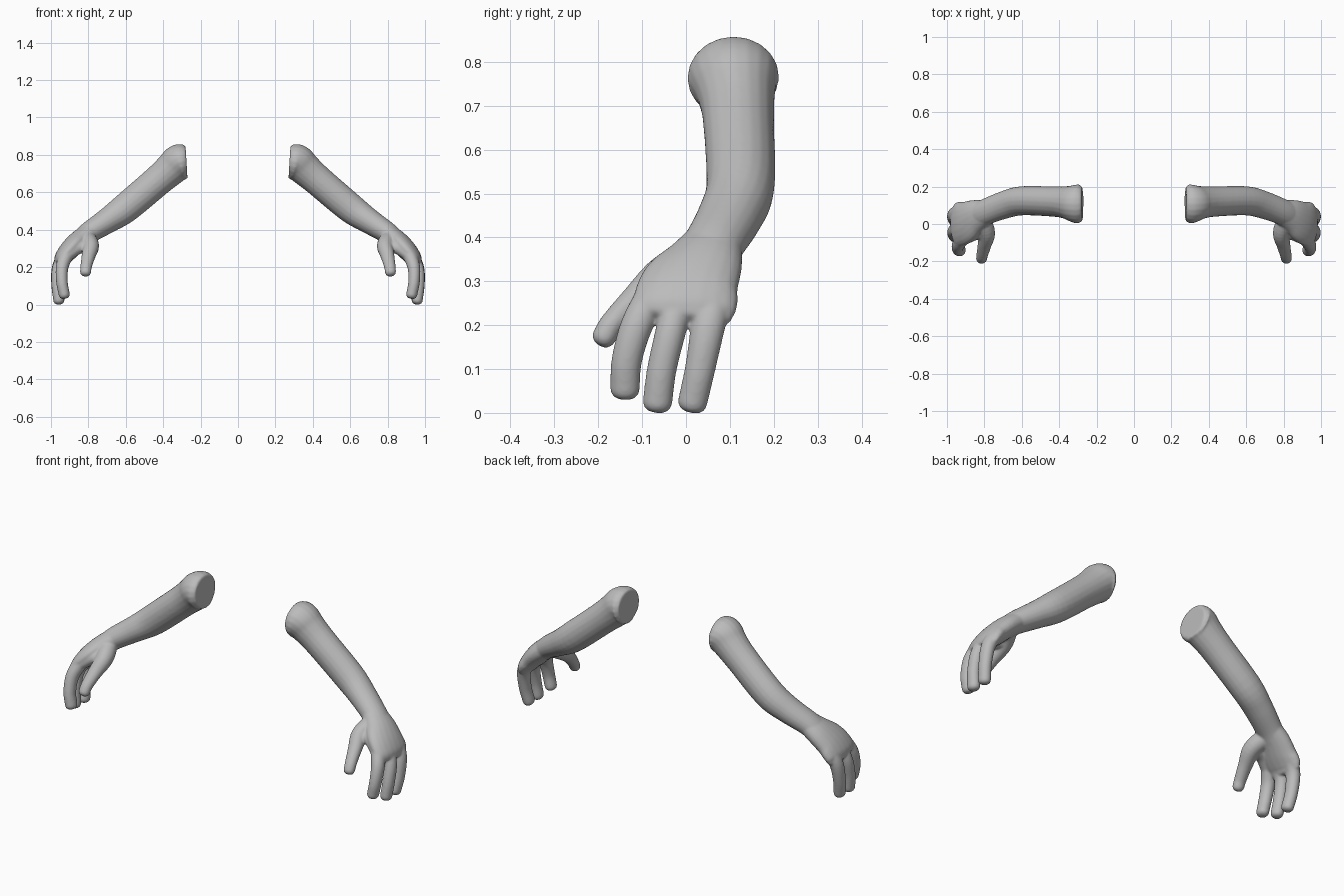
import bpy, bmesh, math
from mathutils import Vector

cube = bpy.data.objects.get("Cube")
if cube:
    bpy.data.objects.remove(cube, do_unlink=True)

skin = bpy.data.materials.new("matte_grey")
skin.use_nodes = True
GREY = (0.5, 0.5, 0.5, 1)
skin.diffuse_color = GREY
skin.node_tree.nodes["Principled BSDF"].inputs["Base Color"].default_value = GREY

SIDES, STEPS = 20, 5


def spline(points):
    """Catmull-Rom through (x, y, z, half width, half thickness) stations."""
    pts = [Vector(p) for p in points]
    pts = [2 * pts[0] - pts[1]] + pts + [2 * pts[-1] - pts[-2]]
    out = []
    for a, b, c, d in zip(pts, pts[1:], pts[2:], pts[3:]):
        for i in range(STEPS):
            t = i / STEPS
            out.append(0.5 * (2 * b + (c - a) * t + (2 * a - 5 * b + 4 * c - d) * t**2
                              + (3 * b - a - 3 * c + d) * t**3))
    return out + [pts[-2]]


def loft(bm, points, round_length):
    """Elliptical tube along the stations with a rounded far end."""
    path = spline(points)
    rings = []
    for i, p in enumerate(path):
        tangent = (path[min(i + 1, len(path) - 1)] - path[max(i - 1, 0)]).to_3d().normalized()
        rings.append((p.to_3d(), tangent, p[3], p[4]))
    end, tangent, w, t = rings[-1]
    for k in range(1, 6):
        a = k * math.pi / 11
        shrink = math.cos(a) ** 0.7
        rings.append((end + tangent * round_length * math.sin(a), tangent,
                      w * shrink, t * shrink))
    loops = []
    for centre, tangent, w, t in rings:
        side = Vector((0, 1, 0))
        side = (side - tangent * side.dot(tangent)).normalized()
        up = tangent.cross(side)
        loops.append([bm.verts.new(centre + side * w * math.cos(2 * math.pi * j / SIDES)
                                   + up * t * math.sin(2 * math.pi * j / SIDES))
                      for j in range(SIDES)])
    for a, b in zip(loops, loops[1:]):
        for j in range(SIDES):
            k = (j + 1) % SIDES
            bm.faces.new((a[j], a[k], b[k], b[j]))
    bm.faces.new(loops[0][::-1])
    bm.faces.new(loops[-1])


# Flared upper end, forearm and wrist
ARM = [(0.276, 0.108, 0.766, 0.092, 0.083), (0.3, 0.108, 0.764, 0.105, 0.095),
       (0.322, 0.11, 0.756, 0.1, 0.096), (0.36, 0.115, 0.722, 0.088, 0.089),
       (0.43, 0.12, 0.661, 0.081, 0.083), (0.6, 0.124, 0.517, 0.078, 0.08),
       (0.7, 0.1, 0.447, 0.074, 0.068), (0.8, 0.062, 0.382, 0.07, 0.058),
       (0.85, 0.04, 0.338, 0.074, 0.052)]
# Palm, flattened and widening to the knuckles
PALM = [(0.78, 0.067, 0.396, 0.064, 0.052), (0.85, 0.04, 0.342, 0.092, 0.055),
        (0.9, 0.01, 0.293, 0.114, 0.053), (0.936, -0.002, 0.25, 0.119, 0.045),
        (0.95, -0.006, 0.222, 0.111, 0.036)]
# Thumb with the broad muscle at its root
THUMB = [(0.815, 0.03, 0.36, 0.045, 0.048), (0.787, -0.048, 0.315, 0.046, 0.045),
         (0.8, -0.115, 0.258, 0.034, 0.037), (0.812, -0.168, 0.203, 0.029, 0.031),
         (0.815, -0.185, 0.176, 0.028, 0.03)]
# Skin between thumb and first finger
WEB = [(0.81, -0.04, 0.313, 0.036, 0.035), (0.86, -0.055, 0.3, 0.036, 0.034),
       (0.91, -0.08, 0.265, 0.034, 0.032)]
INDEX = [(0.915, -0.075, 0.27, 0.038, 0.038), (0.94, -0.112, 0.2, 0.037, 0.034),
         (0.941, -0.135, 0.12, 0.035, 0.031), (0.929, -0.139, 0.054, 0.034, 0.03)]
MIDDLE = [(0.925, -0.015, 0.27, 0.035, 0.038), (0.961, -0.034, 0.19, 0.035, 0.034),
          (0.966, -0.055, 0.1, 0.034, 0.031), (0.958, -0.065, 0.024, 0.034, 0.03)]
LITTLE = [(0.925, 0.066, 0.27, 0.042, 0.038), (0.962, 0.05, 0.195, 0.039, 0.034),
          (0.967, 0.032, 0.1, 0.035, 0.031), (0.957, 0.015, 0.024, 0.034, 0.03)]


def build_arm(name, sign):
    bm = bmesh.new()
    for part, tip in ((ARM, 0.03), (PALM, 0.016), (THUMB, 0.026), (WEB, 0.02),
                      (INDEX, 0.024), (MIDDLE, 0.024), (LITTLE, 0.024)):
        loft(bm, part, tip)
    for v in bm.verts:
        v.co.x *= sign
    bmesh.ops.recalc_face_normals(bm, faces=bm.faces)
    mesh = bpy.data.meshes.new(name)
    bm.to_mesh(mesh)
    bm.free()
    mesh.materials.append(skin)
    arm = bpy.data.objects.new(name, mesh)
    bpy.context.collection.objects.link(arm)
    # Fuse the parts into one skin and soften the joins
    remesh = arm.modifiers.new("fuse", 'REMESH')
    remesh.mode = 'VOXEL'
    remesh.voxel_size = 0.0045
    remesh.use_smooth_shade = True
    soften = arm.modifiers.new("soften", 'SMOOTH')
    soften.factor = 0.5
    soften.iterations = 16


build_arm("left_arm", 1)
build_arm("right_arm", -1)
